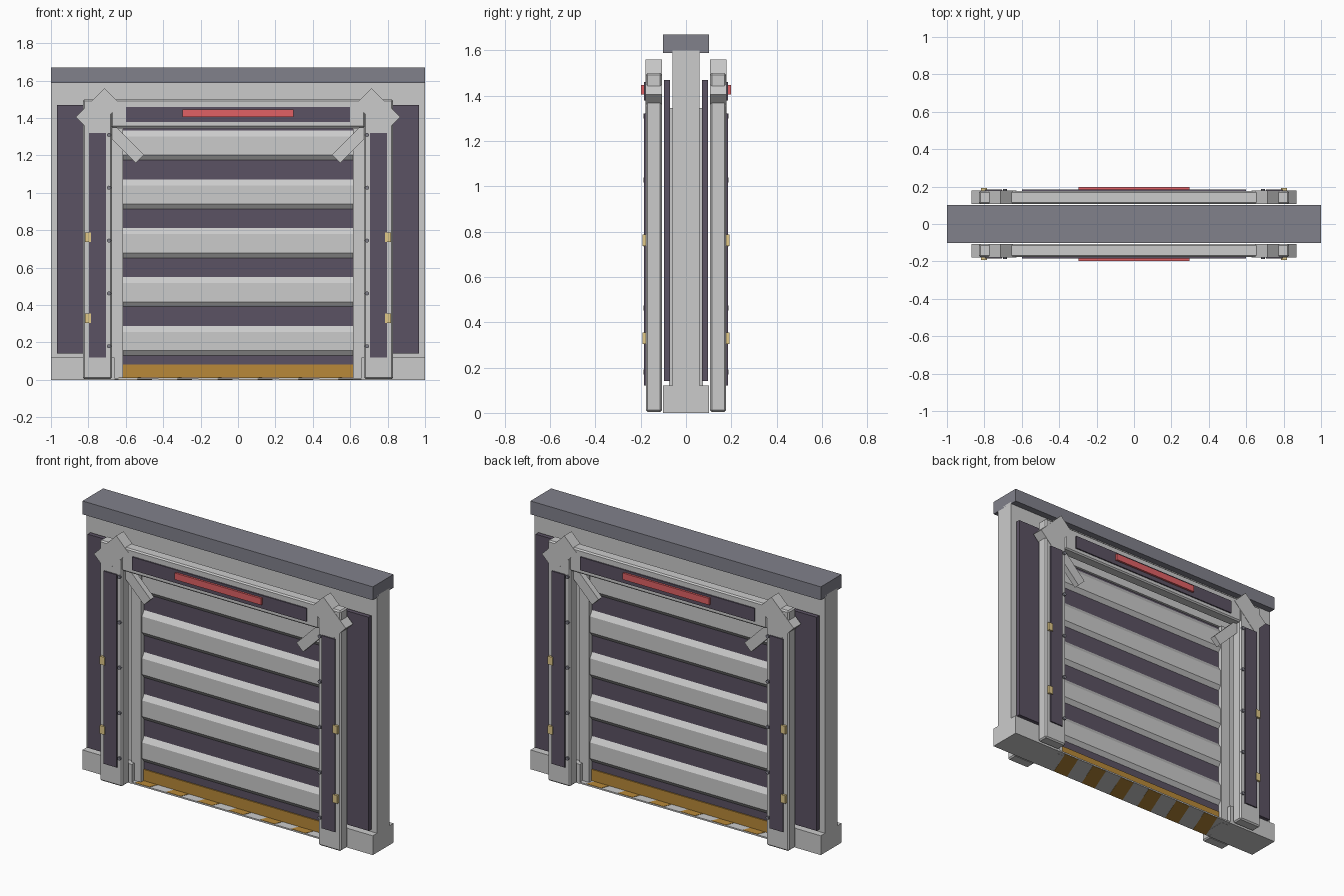
import bpy, bmesh, math
from mathutils import Matrix, Vector

if "Cube" in bpy.data.objects:
    bpy.data.objects.remove(bpy.data.objects["Cube"])


def material(name, rgb):
    m = bpy.data.materials.new(name)
    m.diffuse_color = (*rgb, 1)
    m.use_nodes = True
    m.node_tree.nodes["Principled BSDF"].inputs["Base Color"].default_value = m.diffuse_color
    return m


DARK = material("dark_purple", (0.105, 0.085, 0.125))
CAP = material("slate_grey", (0.22, 0.22, 0.26))
RED = material("signal_red", (0.75, 0.12, 0.13))
AMBER = material("hazard_amber", (0.48, 0.25, 0.04))
LAMP = material("pale_amber", (0.75, 0.58, 0.25))


def finish(name, bm, mat=None, bevel=0):
    bmesh.ops.recalc_face_normals(bm, faces=bm.faces)
    mesh = bpy.data.meshes.new(name)
    bm.to_mesh(mesh)
    bm.free()
    ob = bpy.data.objects.new(name, mesh)
    bpy.context.collection.objects.link(ob)
    if mat:
        mesh.materials.append(mat)
    if bevel:
        mod = ob.modifiers.new("edge_bevel", "BEVEL")
        mod.width, mod.segments = bevel, 1
    return ob


def box(name, x, y, z, mat=None, bevel=0, turn=0):
    """Box from (min, max) ranges, optionally turned about y at its centre."""
    bm = bmesh.new()
    size = [r[1] - r[0] for r in (x, y, z)]
    mid = Vector([(r[0] + r[1]) / 2 for r in (x, y, z)])
    mtx = Matrix.Translation(mid) @ Matrix.Rotation(turn, 4, "Y") @ Matrix.Diagonal((*size, 1))
    bmesh.ops.create_cube(bm, size=1, matrix=mtx)
    return finish(name, bm, mat, bevel)


def span(a, b, s):
    return (a, b) if s > 0 else (-b, -a)


def prism(name, pts, vec, mat=None):
    """Flat outline extruded along a vector."""
    bm = bmesh.new()
    face = bm.faces.new([bm.verts.new(p) for p in pts])
    new = bmesh.ops.extrude_face_region(bm, geom=[face])["geom"]
    bmesh.ops.translate(bm, vec=vec, verts=[v for v in new if isinstance(v, bmesh.types.BMVert)])
    return finish(name, bm, mat)


# Wall around the opening
box("wall_header", (-1, 1), (-0.06, 0.06), (1.345, 1.6))
box("wall_cap", (-1, 1), (-0.102, 0.102), (1.587, 1.67), CAP)
for sx in (-1, 1):
    box("wall_pier", span(0.66, 1, sx), (-0.06, 0.06), (0, 1.345))
    box("wall_plinth", span(0.66, 1, sx), (-0.102, 0.102), (0, 0.12))
    box("door_guide", span(0.615, 0.68, sx), (-0.075, 0.075), (0, 1.345))

# Shutter door with raised slats on both sides
box("door_core", (-0.615, 0.615), (-0.045, 0.045), (0.01, 1.345), DARK)
box("door_bottom_rail", (-0.615, 0.615), (-0.052, 0.052), (0.013, 0.083), AMBER)
for k in range(5):
    zc = 0.209 + 0.2615 * k
    profile = [(-0.045, -0.079), (-0.066, -0.053), (-0.066, 0.047), (-0.045, 0.079),
               (0.045, 0.079), (0.066, 0.047), (0.066, -0.053), (0.045, -0.079)]
    prism("door_slat", [(-0.615, y, zc + z) for y, z in profile], (1.23, 0, 0))

# Threshold with slanted hazard stripes
box("threshold", (-0.66, 0.66), (-0.102, 0.102), (0.001, 0.01))
for k in range(6):
    x = -0.6 + 0.215 * k
    prism("hazard_stripe", [(x - 0.04, -0.1, 0), (x + 0.06, -0.1, 0),
                            (x + 0.14, 0.1, 0), (x + 0.04, 0.1, 0)], (0, 0, 0.012), AMBER)

# Frame on both faces
for sy in (-1, 1):
    box("frame_beam", (-0.68, 0.68), span(0.106, 0.177, sy), (1.35, 1.5), bevel=0.008)
    box("beam_panel", (-0.6, 0.6), span(0.17, 0.185, sy), (1.378, 1.46), DARK)
    box("signal_light", (-0.298, 0.298), span(0.18, 0.198, sy), (1.405, 1.446), RED)
    for sx in (-1, 1):
        box("wall_panel", span(0.72, 0.968, sx), span(0.07, 0.097, sy), (0.14, 1.47), DARK)
        box("frame_column", span(0.675, 0.83, sx), span(0.106, 0.177, sy), (0.004, 1.5), bevel=0.008)
        box("column_panel", span(0.706, 0.797, sx), span(0.17, 0.185, sy), (0.12, 1.32), DARK)
        # Diagonal corner block and brace
        cx, cz, w, h = 0.748, 1.44, 0.218, 0.12
        box("corner_block", span(cx - w / 2, cx + w / 2, sx), span(0.107, 0.179, sy),
            (cz - h / 2, cz + h / 2), turn=sx * math.radians(45))
        cx, cz, w, h = 0.605, 1.262, 0.226, 0.064
        box("corner_brace", span(cx - w / 2, cx + w / 2, sx), span(0.107, 0.143, sy),
            (cz - h / 2, cz + h / 2), turn=-sx * math.radians(45))
        # Marker lamps and bolts
        for z in (0.33, 0.762):
            box("marker_lamp", span(0.786, 0.818, sx), span(0.17, 0.192, sy), (z - 0.025, z + 0.025), LAMP)
        for k in range(5):
            bm = bmesh.new()
            bmesh.ops.create_cone(bm, cap_ends=True, segments=8, radius1=0.011, radius2=0.011, depth=0.014,
                                  matrix=Matrix.Translation((sx * 0.69, sy * 0.18, 0.18 + 0.2825 * k))
                                  @ Matrix.Rotation(math.pi / 2, 4, "X"))
            finish("column_bolt", bm, CAP)
